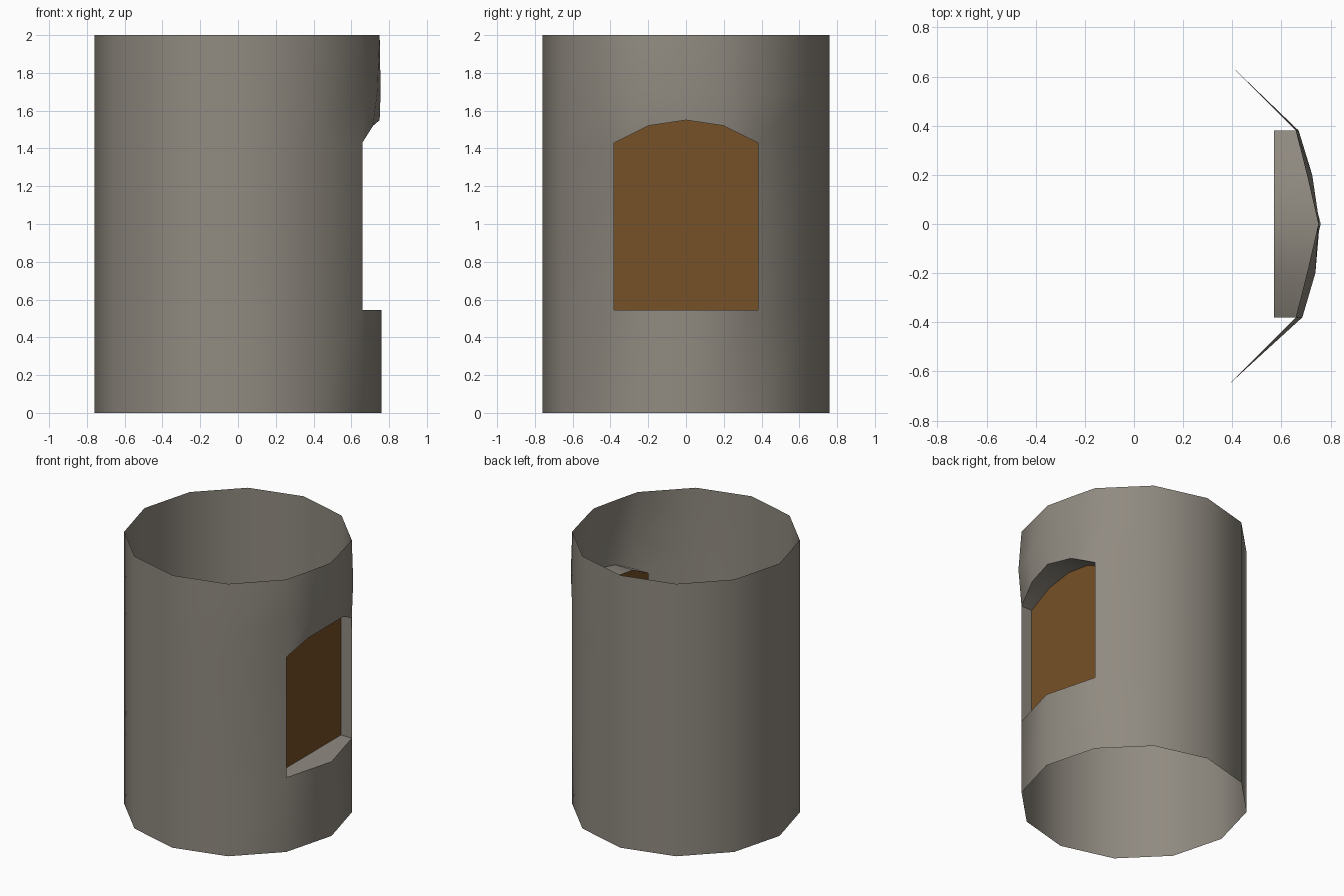
import bpy, bmesh, math

if "Cube" in bpy.data.objects:
    bpy.data.objects.remove(bpy.data.objects["Cube"])

R, H = 0.76, 2.0
SILL, SPRING, HOOD = 0.545, 1.43, 1.70
BACK = 0.57


def material(name, rgb):
    m = bpy.data.materials.new(name)
    m.diffuse_color = (*rgb, 1)
    m.use_nodes = True
    m.node_tree.nodes["Principled BSDF"].inputs["Base Color"].default_value = m.diffuse_color
    return m


stone = material("grey stone", (0.28, 0.255, 0.217))
wood = material("brown wood", (0.18, 0.08, 0.02))


def finish(bm, name, mat, angle):
    bmesh.ops.remove_doubles(bm, verts=bm.verts, dist=0.0005)
    me = bpy.data.meshes.new(name)
    bm.to_mesh(me)
    bm.free()
    me.materials.append(mat)
    ob = bpy.data.objects.new(name, me)
    bpy.context.collection.objects.link(ob)
    bpy.ops.object.select_all(action='DESELECT')
    ob.select_set(True)
    bpy.context.view_layer.objects.active = ob
    bpy.ops.object.shade_smooth_by_angle(angle=math.radians(angle))
    return ob


def strip(bm, low, high):
    a = [bm.verts.new(p) for p in low]
    b = [bm.verts.new(p) for p in high]
    for i in range(len(a) - 1):
        bm.faces.new((a[i], a[i + 1], b[i + 1], b[i]))


def rim(k, z):
    t = math.radians(30 * k)
    return (R * math.cos(t), R * math.sin(t), z)


# Hood points above the opening, the -y corner bulging out slightly
s, h = 0.658, 0.38
arch = [(s, -h, SPRING), (0.715, -0.2, 1.52), (0.75, 0, 1.55),
        (0.715, 0.2, 1.52), (s, h, SPRING)]
hood = [(0.685, -h, HOOD), (0.738, -0.2, HOOD), (0.755, 0, HOOD),
        (0.725, 0.2, HOOD), (0.67, h, HOOD)]
top = [(s, -h, H), (0.704, -0.2, H), (0.75, 0, H), (0.704, 0.2, H), (s, h, H)]

# Open twelve-sided wall around the opening
bm = bmesh.new()
rows = [[rim(k, z) for k in range(1, 12)] for z in (0, SILL, SPRING, HOOD, H)]
rows[3][0], rows[3][-1] = hood[-1], hood[0]
for lo, hi in zip(rows, rows[1:]):
    strip(bm, lo, hi)

# Wall below and above the opening
sill = [rim(k, SILL) for k in (-1, 0, 1)]
strip(bm, [rim(k, 0) for k in (-1, 0, 1)], sill)
strip(bm, arch, hood)
strip(bm, hood, top)
finish(bm, "tower_wall", stone, 50)

# Reveal: sill, jambs and arched ceiling of the recess
outline = sill + arch[::-1]
inner = [(BACK, y, z) for x, y, z in outline]
bm = bmesh.new()
strip(bm, outline + outline[:1], inner + inner[:1])
finish(bm, "door_reveal", stone, 40)

# Door panel at the back of the recess
bm = bmesh.new()
bm.faces.new([bm.verts.new(p) for p in inner])
finish(bm, "door_panel", wood, 30)
